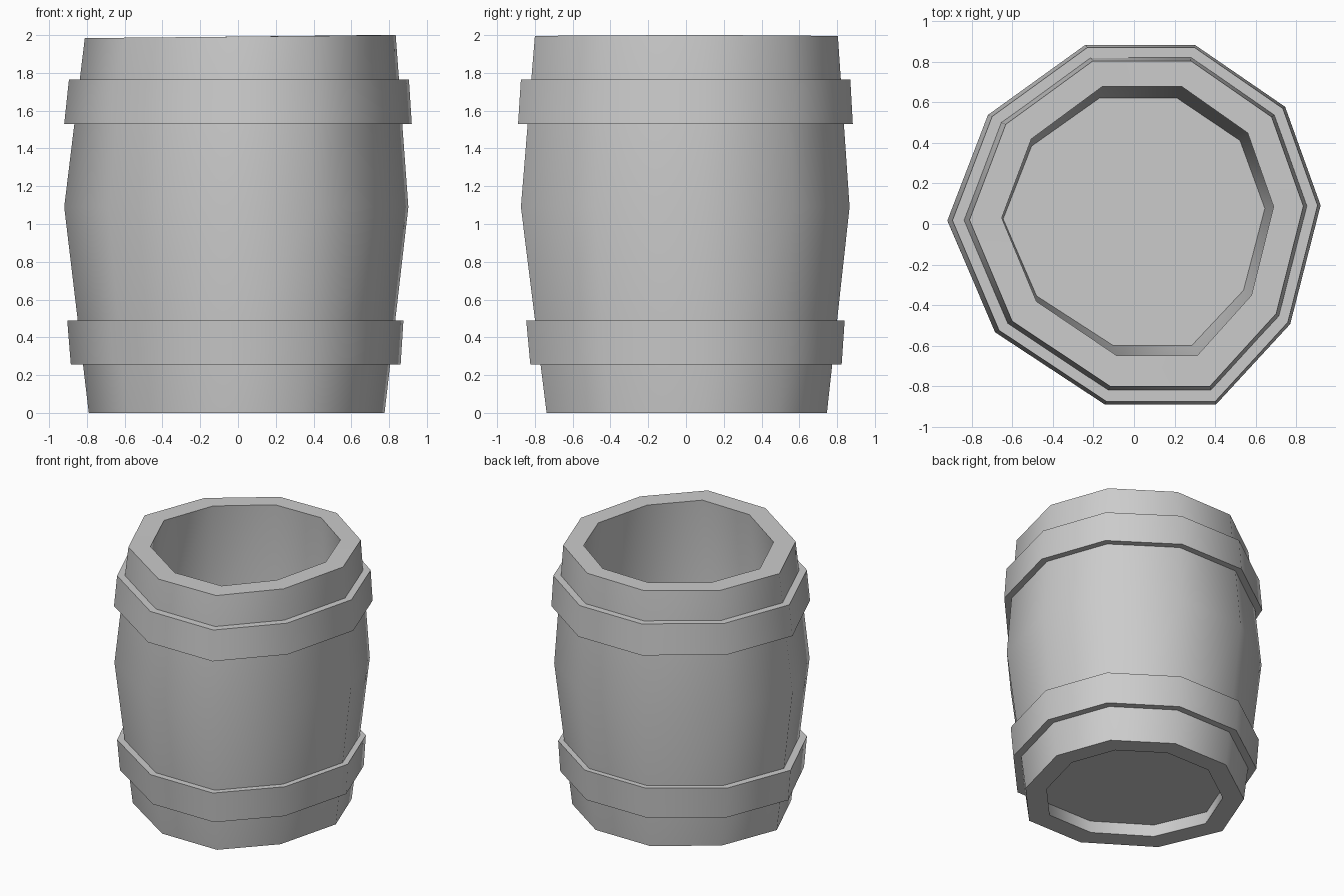
import bpy, bmesh, math

if "Cube" in bpy.data.objects:
    bpy.data.objects.remove(bpy.data.objects["Cube"])

# Slightly irregular ten-sided outline, scaled to a unit radius
OUTLINE = [(0.30, 0.885), (-0.24, 0.885), (-0.72, 0.54), (-0.92, 0.02), (-0.685, -0.53),
           (-0.145, -0.885), (0.405, -0.885), (0.77, -0.49), (0.92, 0.095), (0.745, 0.58)]
UNIT = [(x / 0.92, y / 0.885) for x, y in OUTLINE]


def lerp(a, b, t):
    return tuple(p + (q - p) * t for p, q in zip(a, b))


def make_object(name, bm):
    bmesh.ops.recalc_face_normals(bm, faces=bm.faces[:])
    mesh = bpy.data.meshes.new(name)
    bm.to_mesh(mesh)
    bm.free()
    ob = bpy.data.objects.new(name, mesh)
    bpy.context.collection.objects.link(ob)
    bpy.ops.object.select_all(action='DESELECT')
    ob.select_set(True)
    bpy.context.view_layer.objects.active = ob
    bpy.ops.object.shade_smooth_by_angle(angle=math.radians(60))
    return ob


def loft(name, rings, caps=False):
    """Rings are (x centre, y centre, x radius, y radius, z). Closed section unless capped."""
    bm = bmesh.new()
    loops = []
    for cx, cy, rx, ry, z in rings:
        # the rim leans very slightly
        lean = 0.008 if z > 1.9 else 0.0
        loops.append([bm.verts.new((cx + rx * u, cy + ry * v, z + lean * (u - 1)))
                      for u, v in UNIT])
    n = len(UNIT)
    pairs = list(zip(loops, loops[1:]))
    if not caps:
        pairs.append((loops[-1], loops[0]))
    for a, b in pairs:
        for i in range(n):
            j = (i + 1) % n
            bm.faces.new((a[i], a[j], b[j], b[i]))
    if caps:
        bm.faces.new(loops[0])
        bm.faces.new(loops[-1])
    return make_object(name, bm)


# Staves: outer and inner wall
bottom = (-0.007, 0.004, 0.783, 0.742, 0.0)
middle = (-0.009, -0.004, 0.911, 0.870, 1.09)
top = (0.012, 0.002, 0.823, 0.802, 2.0)
in_top = (0.018, 0.015, 0.670, 0.662, 2.0)
in_middle = (0.0, 0.005, 0.750, 0.715, 1.09)
in_bottom = (0.0, 0.012, 0.632, 0.598, 0.0)
loft("barrel_staves", [bottom, middle, top, in_top, in_middle, in_bottom])

# Floor, recessed above the lower rim
floor_low = lerp(in_bottom, in_middle, 0.09)
floor_high = lerp(in_bottom, in_middle, 0.11)
loft("barrel_floor", [floor_low, floor_high], caps=True)


def hoop(name, low, high, a, b):
    """Band around the staves; its inner side is sunk just inside the wall."""
    inner = []
    for z in (high[4], low[4]):
        cx, cy, rx, ry, z = lerp(a, b, (z - a[4]) / (b[4] - a[4]))
        inner.append((cx, cy, rx - 0.02, ry - 0.02, z))
    loft(name, [low, high] + inner)


# Hoops
hoop("lower_hoop", (-0.012, 0.0, 0.873, 0.824, 0.255), (-0.014, -0.003, 0.890, 0.843, 0.49),
     bottom, middle)
hoop("upper_hoop", (0.0, -0.003, 0.920, 0.886, 1.53), (0.005, -0.002, 0.900, 0.872, 1.765),
     middle, top)
